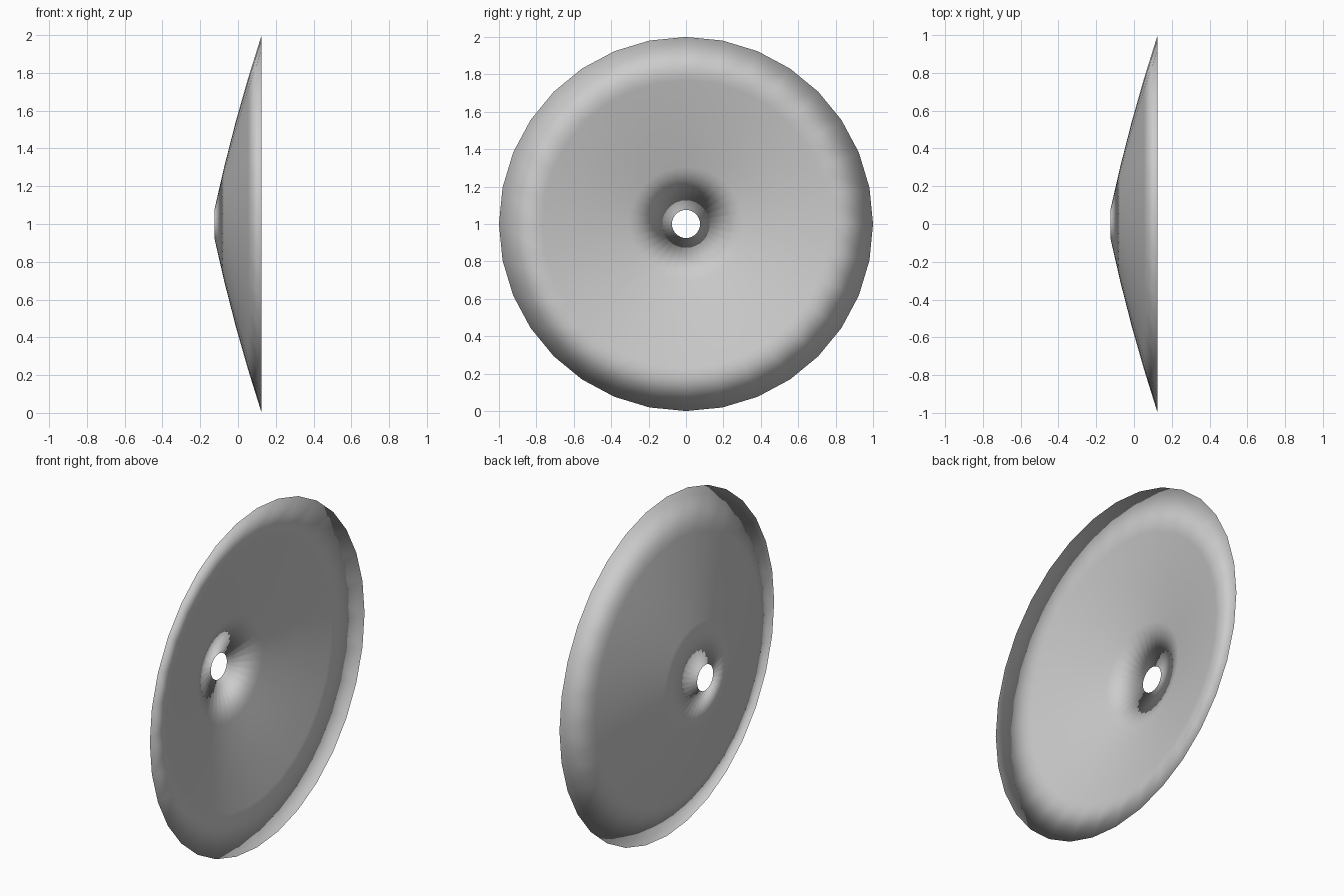
import bpy, bmesh
from math import pi, sin, cos

if "Cube" in bpy.data.objects:
    bpy.data.objects.remove(bpy.data.objects["Cube"])

SIDES = 32
HOLE_R, RIM_R = 0.075, 1.0
BACK_X, FRONT_X = -0.125, 0.125
BULGE, STEPS = 0.013, 4


def profile_point(t, side):
    """Radius and depth across the dish; side is +1 inner, -1 outer skin."""
    r = HOLE_R + (RIM_R - HOLE_R) * t
    x = BACK_X + (FRONT_X - BACK_X) * t + side * BULGE * 4 * t * (1 - t)
    return x, r


# closed lens-shaped section: outer skin from hole to rim, inner skin back
section = [profile_point(i / STEPS, -1) for i in range(STEPS + 1)]
section += [profile_point(i / STEPS, 1) for i in range(STEPS - 1, 0, -1)]

# revolve the section about the x axis
bm = bmesh.new()
rings = []
for k in range(SIDES):
    a = 2 * pi * k / SIDES
    rings.append([bm.verts.new((x, r * cos(a), 1 + r * sin(a))) for x, r in section])
n = len(section)
for k in range(SIDES):
    r0, r1 = rings[k], rings[(k + 1) % SIDES]
    for i in range(n):
        j = (i + 1) % n
        bm.faces.new((r0[i], r0[j], r1[j], r1[i]))
bmesh.ops.recalc_face_normals(bm, faces=bm.faces)

# smooth everywhere, including over the rim and the hole edge
for f in bm.faces:
    f.smooth = True
mesh = bpy.data.meshes.new("dish")
bm.to_mesh(mesh)
bm.free()
dish = bpy.data.objects.new("dish", mesh)
bpy.context.collection.objects.link(dish)
